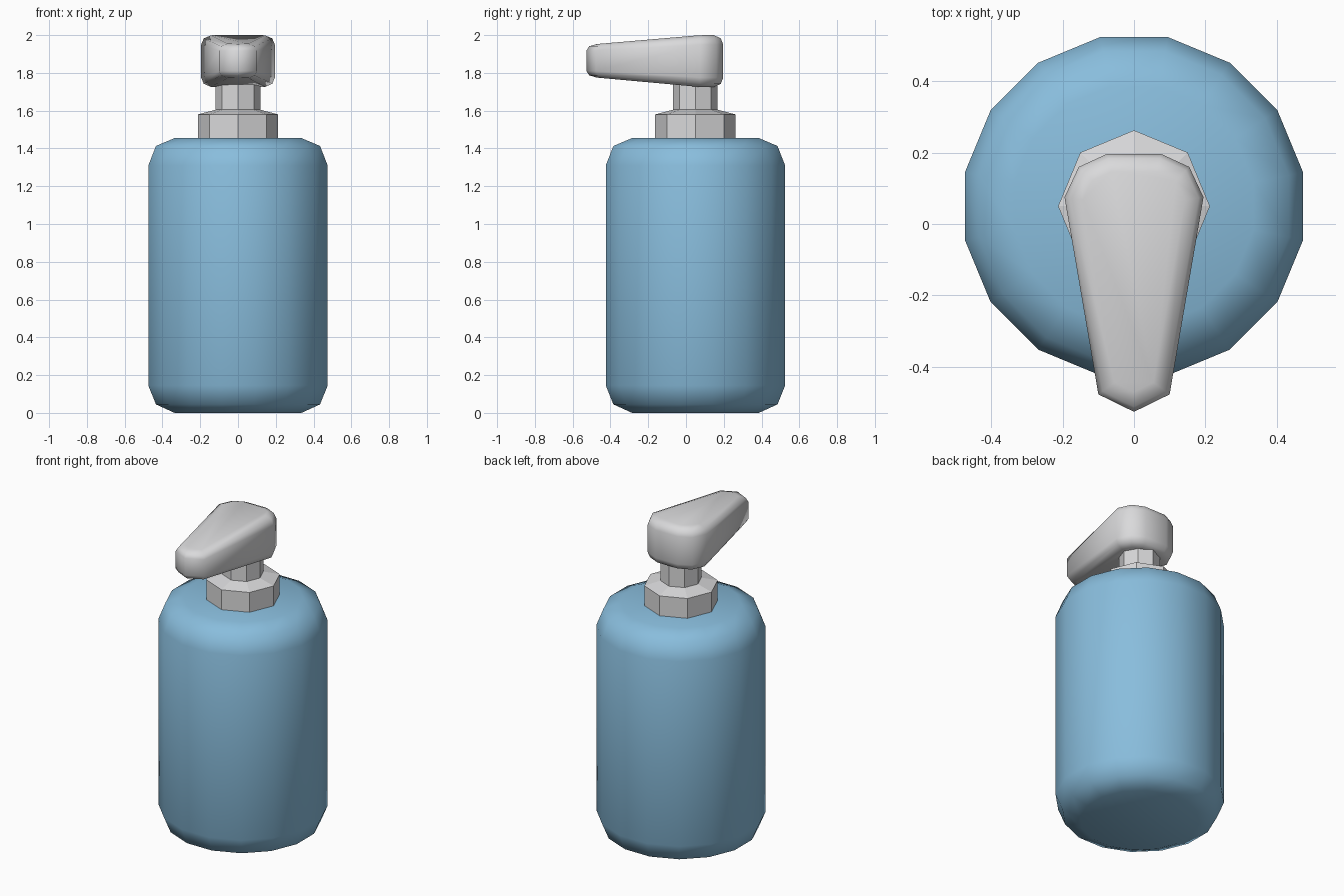
import bpy, math
from mathutils import Vector

if "Cube" in bpy.data.objects:
    bpy.data.objects.remove(bpy.data.objects["Cube"])

AXIS_Y = 0.05


def material(name, rgb):
    m = bpy.data.materials.new(name)
    m.diffuse_color = (*rgb, 1)
    m.use_nodes = True
    m.node_tree.nodes["Principled BSDF"].inputs["Base Color"].default_value = m.diffuse_color
    return m


def loft(name, rings, mat, smooth):
    """Skin a stack of equal-length closed rings and cap both ends."""
    n = len(rings[0])
    verts = [p for r in rings for p in r]
    faces = [tuple(reversed(range(n))),
             tuple(range(len(verts) - n, len(verts)))]
    for k in range(len(rings) - 1):
        for i in range(n):
            j = (i + 1) % n
            faces.append((k * n + i, k * n + j, (k + 1) * n + j, (k + 1) * n + i))
    me = bpy.data.meshes.new(name)
    me.from_pydata(verts, [], faces)
    me.materials.append(mat)
    for p in me.polygons:
        p.use_smooth = smooth
    ob = bpy.data.objects.new(name, me)
    bpy.context.collection.objects.link(ob)
    return ob


def lathe(name, profile, sides, phase, mat, smooth):
    rings = []
    for r, z in profile:
        angles = [2 * math.pi * (i + phase) / sides for i in range(sides)]
        rings.append([(r * math.cos(a), AXIS_Y + r * math.sin(a), z) for a in angles])
    return loft(name, rings, mat, smooth)


blue = material("bottle blue", (0.25, 0.51, 0.72))
grey = material("pump light grey", (0.70, 0.70, 0.71))

# Bottle with rounded shoulders and base
lathe("bottle_body",
      [(0.342, 0.0), (0.443, 0.045), (0.484, 0.145),
       (0.484, 1.31), (0.443, 1.413), (0.342, 1.455)], 16, 0.5, blue, True)

# Faceted collar and pump stem
lathe("collar", [(0.213, 1.44), (0.213, 1.58), (0.118, 1.605)], 8, 0, grey, False)
lathe("pump_stem", [(0.118, 1.58), (0.118, 1.80)], 8, 0, grey, False)

# Pump head: tapered plan outline, mirrored, stacked with rounded rims
half = [(0.1, -0.478), (0.195, 0.075), (0.155, 0.16), (0.075, 0.197)]
outline = [Vector(p) for p in
           [(0, -0.527)] + half + [(-x, y) for x, y in reversed(half)]]


def inset(points, d):
    out = []
    for i, p in enumerate(points):
        a = (p - points[i - 1]).normalized()
        b = (points[(i + 1) % len(points)] - p).normalized()
        na, nb = Vector((-a.y, a.x)), Vector((-b.y, b.x))
        out.append(p + (na + nb) * d / (1 + na.dot(nb)))
    return out


def slope(y, back, front):
    t = min(1, max(0, (0.08 - y) / 0.55))
    return back + (front - back) * t


rings = []
rim = [(0.05, 0.0), (0.013, 0.017), (0.0, 0.05)]
for d, h in rim:
    rings.append([(p.x, p.y, slope(p.y, 1.725, 1.775) + h * slope(p.y, 1, 0.7))
                  for p in inset(outline, d)])
for d, h in reversed(rim):
    rings.append([(p.x, p.y, slope(p.y, 2.0, 1.953) - h * slope(p.y, 1, 0.7))
                  for p in inset(outline, d)])
loft("pump_head", rings, grey, True)
